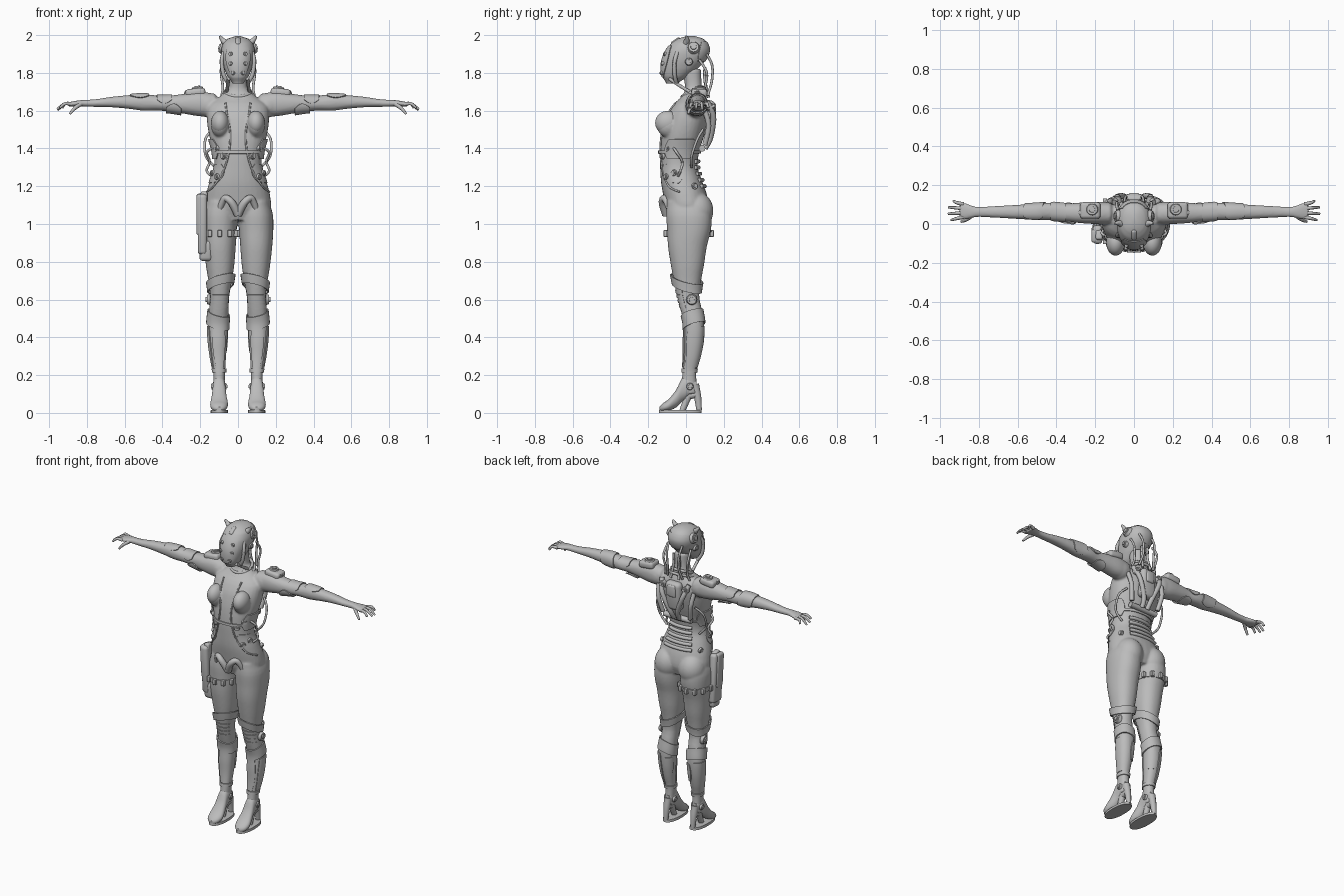
import bpy, bmesh
from math import sin, cos, pi, radians
from mathutils import Vector, Matrix

if "Cube" in bpy.data.objects:
    bpy.data.objects.remove(bpy.data.objects["Cube"])

grey = bpy.data.materials.new("plain_grey")
grey.use_nodes = True
grey.diffuse_color = (0.5, 0.5, 0.5, 1)
grey.node_tree.nodes["Principled BSDF"].inputs["Base Color"].default_value = (0.5, 0.5, 0.5, 1)

# Cross-sections: position along the axis, then low/high on the two other axes
TORSO = [(1.02, -.12, .12, -.08, .1), (1.08, -.172, .172, -.105, .12), (1.15, -.17, .17, -.12, .112),
         (1.22, -.152, .152, -.132, .088), (1.3, -.127, .127, -.137, .062), (1.38, -.13, .13, -.138, .07),
         (1.48, -.155, .155, -.128, .1), (1.57, -.165, .165, -.105, .12), (1.63, -.155, .155, -.07, .12),
         (1.68, -.09, .09, -.02, .105), (1.72, -.05, .05, -.005, .085), (1.82, -.047, .047, -.02, .08)]
LEG = [(.1, .072, .128, -.03, .06), (.22, .068, .132, -.018, .055), (.3, .063, .146, -.012, .075),
       (.38, .057, .156, -.012, .09), (.47, .053, .16, -.01, .095), (.55, .05, .153, -.03, .083),
       (.62, .046, .148, -.048, .07), (.7, .032, .157, -.065, .08), (.78, .02, .17, -.08, .095),
       (.88, .012, .181, -.095, .11), (.97, .006, .187, -.1, .132), (1.05, .006, .185, -.105, .135),
       (1.12, .02, .166, -.1, .115)]
ARM = [(.12, 0, .11, 1.57, 1.69), (.2, 0, .115, 1.57, 1.7), (.28, .005, .11, 1.583, 1.69),
       (.36, .015, .105, 1.596, 1.68), (.43, .02, .11, 1.6, 1.68), (.5, .02, .105, 1.6, 1.688),
       (.58, .025, .1, 1.61, 1.682), (.67, .03, .095, 1.618, 1.673), (.76, .035, .09, 1.62, 1.66),
       (.82, .035, .09, 1.622, 1.657), (.86, .025, .105, 1.623, 1.652), (.9, .028, .11, 1.622, 1.645)]
HEAD = [(1.745, -.03, .03, -.105, -.04), (1.78, -.055, .055, -.125, .01), (1.82, -.072, .072, -.13, .06),
        (1.87, -.085, .085, -.125, .105), (1.92, -.089, .089, -.105, .123), (1.96, -.078, .078, -.075, .112),
        (1.983, -.052, .052, -.04, .088), (1.994, -.015, .015, 0, .05)]
FOOT = [(-.14, .085, .115, .012, .032), (-.125, .064, .138, .008, .05), (-.09, .053, .147, .012, .075),
        (-.05, .06, .14, .03, .125), (-.02, .066, .134, .06, .185), (.02, .068, .132, .09, .2),
        (.055, .078, .122, .11, .17)]


def spline(p, f):
    """Smooth value between p[1] and p[2]."""
    a, b, c, d = p
    return b + f * (c - a + f * (2 * a - 5 * b + 4 * c - d + f * (3 * b - a - 3 * c + d))) / 2


def surf(rings, t, angle, axis="z", off=0.0):
    """Point on a limb surface at a position and an angle in degrees."""
    n = len(rings) - 1
    t = min(max(t, rings[0][0]), rings[n][0])
    i = next(k for k in range(n) if t <= rings[k + 1][0])
    f = (t - rings[i][0]) / (rings[i + 1][0] - rings[i][0])
    near = [rings[min(max(i + k, 0), n)] for k in (-1, 0, 1, 2)]
    a0, a1, b0, b1 = (spline([r[c] for r in near], f) for c in range(1, 5))
    ang = radians(angle)
    c, s = cos(ang), sin(ang)
    a = (a0 + a1) / 2 + ((a1 - a0) / 2 + off) * abs(c) ** .9 * (1 if c > 0 else -1)
    b = (b0 + b1) / 2 + ((b1 - b0) / 2 + off) * abs(s) ** .9 * (1 if s > 0 else -1)
    return Vector({"z": (a, b, t), "x": (t, a, b), "y": (a, t, b)}[axis])


def skin(bm, rows, closed=True, caps=True):
    rows = [[bm.verts.new(p) for p in row] for row in rows]
    m = len(rows[0])
    for r, q in zip(rows, rows[1:]):
        for j in range(m if closed else m - 1):
            k = (j + 1) % m
            bm.faces.new((r[j], r[k], q[k], q[j]))
    if caps:
        bm.faces.new(rows[0])
        bm.faces.new(rows[-1])


def loft(bm, rings, axis="z", rows=40, sides=32):
    lo, hi = rings[0][0], rings[-1][0]
    skin(bm, [[surf(rings, lo + (hi - lo) * i / rows, 360 * j / sides, axis) for j in range(sides)]
              for i in range(rows + 1)])


def shell(bm, rings, lo, hi, start=0, end=360, axis="z", off=.004, slant=0, facing=270, taper=0):
    """Raised armour plate wrapped over part of a limb."""
    part, rows, cols = bmesh.new(), 12, 28
    grid = []
    for i in range(rows + 1):
        f = i / rows
        pinch = taper * (2 * f - 1) ** 2
        angles = [start + pinch + (end - start - 2 * pinch) * j / cols for j in range(cols + 1)]
        grid.append([surf(rings, lo + (hi - lo) * f + slant * cos(radians(a - facing)), a, axis, off)
                     for a in angles])
    skin(part, grid, False, False)
    bmesh.ops.remove_doubles(part, verts=part.verts, dist=.0002)
    bmesh.ops.recalc_face_normals(part, faces=part.faces)
    bmesh.ops.solidify(part, geom=part.faces[:], thickness=.007)
    mesh = bpy.data.meshes.new("temp")
    part.to_mesh(mesh)
    bm.from_mesh(mesh)
    part.free()
    bpy.data.meshes.remove(mesh)


def tube(bm, pts, r0, r1=None, steps=6, sides=10):
    """Round sweep along a smooth path."""
    pts = [Vector(p) for p in pts]
    n = len(pts) - 1
    r1 = r0 if r1 is None else r1
    path = [spline([pts[min(max(i + k, 0), n)] for k in (-1, 0, 1, 2)], j / steps)
            for i in range(n) for j in range(steps)] + [pts[-1]]
    rows = []
    for i, p in enumerate(path):
        q = (path[min(i + 1, len(path) - 1)] - path[max(i - 1, 0)]).to_track_quat("Z", "Y")
        r = r0 + (r1 - r0) * i / (len(path) - 1)
        rows.append([p + q @ Vector((r * cos(2 * pi * j / sides), r * sin(2 * pi * j / sides), 0))
                     for j in range(sides)])
    skin(bm, rows)


def ball(bm, loc, size):
    m = Matrix.Translation(loc) @ Matrix.Diagonal((*size, 1))
    bmesh.ops.create_uvsphere(bm, u_segments=28, v_segments=18, radius=1, matrix=m)


def disc(bm, loc, normal, r, depth=.012):
    """Round boss with a raised hub."""
    q = Vector(normal).to_track_quat("Z", "Y").to_matrix().to_4x4()
    for k, d in ((1, depth), (.55, depth * 1.7)):
        bmesh.ops.create_cone(bm, cap_ends=True, segments=20, radius1=r * k, radius2=r * k * .8,
                              depth=d, matrix=Matrix.Translation(loc) @ q)


def block(bm, loc, size, tilt=0, axis="X", bevel=.012):
    m = Matrix.Translation(loc) @ Matrix.Rotation(radians(tilt), 4, axis) @ Matrix.Diagonal((*size, 1))
    new = bmesh.ops.create_cube(bm, size=1, matrix=m)["verts"]
    edges = list({e for v in new for e in v.link_edges})
    bmesh.ops.bevel(bm, geom=edges, offset=bevel, segments=3, affect="EDGES", profile=.5)


def mirror(bm, keep=True):
    if keep:
        dup = bmesh.ops.duplicate(bm, geom=bm.verts[:] + bm.edges[:] + bm.faces[:])["geom"]
    else:
        dup = bm.verts[:]
    for v in dup:
        if isinstance(v, bmesh.types.BMVert):
            v.co.x *= -1


def finish(bm, name, sides="one"):
    if sides != "one":
        mirror(bm, sides == "both")
    bmesh.ops.recalc_face_normals(bm, faces=bm.faces)
    mesh = bpy.data.meshes.new(name)
    bm.to_mesh(mesh)
    bm.clear()
    mesh.materials.append(grey)
    mesh.shade_smooth()
    mesh.set_sharp_from_angle(angle=radians(40))
    obj = bpy.data.objects.new(name, mesh)
    bpy.context.collection.objects.link(obj)
    return obj


bm = bmesh.new()

# Fused body suit
loft(bm, LEG)
loft(bm, ARM, "x")
ball(bm, (.093, -.09, 1.525), (.05, .066, .068))
ball(bm, (.088, .055, 1.07), (.086, .09, .1))
ball(bm, (.16, .055, 1.63), (.07, .06, .065))
mirror(bm)
loft(bm, TORSO)
body = finish(bm, "body_suit")
remesh = body.modifiers.new("fuse", "REMESH")
remesh.mode, remesh.voxel_size, remesh.use_smooth_shade = "VOXEL", .007, True
soft = body.modifiers.new("soften", "SMOOTH")
soft.iterations = 5

# Fingers and thumb
for k, tip in enumerate((.943, .957, .955, .93)):
    y0, y1 = .036 + .022 * k, .02 + .033 * k
    tube(bm, [(.88, y0, 1.634), (.915, (y0 + y1) / 2, 1.637), (tip, y1, 1.615 - .006 * (k % 3))], .011, .006)
tube(bm, [(.835, .045, 1.635), (.865, .022, 1.612), (.89, .012, 1.583)], .013, .006)
finish(bm, "fingers", "both")

# Head, mask and sensors
loft(bm, HEAD)
finish(bm, "head")
shell(bm, HEAD, 1.775, 1.945, 225, 315, off=.005, taper=14)
shell(bm, HEAD, 1.86, 1.965, 30, 150, off=.004, taper=10)
block(bm, (0, -.055, 1.967), (.03, .06, .02), 35)
finish(bm, "mask_plates")
disc(bm, (.088, .04, 1.935), (1, 0, .3), .034, .018)
disc(bm, (.083, .015, 1.86), (1, 0, 0), .022, .018)
for angle, z in ((292, 1.9), (295, 1.85), (290, 1.8)):
    p = surf(HEAD, z, angle, off=.006)
    disc(bm, p, (p.x, p.y, 0), .012, .01)
tube(bm, [(.062, .0, 1.955), (.082, .005, 1.975), (.097, .0, 1.994)], .02, .006)
finish(bm, "head_sensors", "both")
tube(bm, [(.075, -.045, 1.91), (.086, -.06, 1.86), (.076, -.06, 1.79), (.05, -.05, 1.745)], .011)
tube(bm, [(.05, -.09, 1.77), (.055, -.03, 1.73), (.06, .02, 1.7)], .009)
tube(bm, [(.05, .11, 1.9), (.045, .138, 1.84), (.04, .137, 1.76), (.055, .115, 1.68)], .007)
tube(bm, [(.085, .07, 1.87), (.09, .11, 1.8), (.08, .1, 1.72), (.09, .09, 1.67)], .007)
tube(bm, [(.02, .1, 1.83), (.022, .1, 1.76), (.03, .12, 1.67)], .008)
finish(bm, "head_cables", "both")

# Collar
for grow, drop in ((0, 0), (.014, .022)):
    ring = [(radians(15 * k)) for k in range(25)]
    tube(bm, [((.066 + grow) * cos(a), .04 + (.06 + grow) * sin(a), 1.70 - drop + .025 * sin(a))
              for a in ring], .009, steps=3)
finish(bm, "collar")

# Chest cups, side plates and seams
ball(bm, (.095, -.096, 1.535), (.048, .067, .064))
finish(bm, "chest_cups", "both")
tube(bm, [surf(TORSO, z, a, off=.003) for z, a in
          ((1.64, 294), (1.58, 288), (1.48, 283), (1.38, 289), (1.28, 303), (1.2, 322), (1.17, 350))], .005)
shell(bm, TORSO, 1.215, 1.31, 300, 365, slant=.01, taper=12)
shell(bm, TORSO, 1.345, 1.45, 318, 400, taper=10)
for z, a in ((1.25, 318), (1.27, 345), (1.4, 325), (1.36, 305), (1.2, 30)):
    p = surf(TORSO, z, a, off=.006)
    disc(bm, p, (p.x, p.y, 0), .018)
finish(bm, "waist_plates", "both")
tube(bm, [(.12, -.07, 1.41), (.165, -.05, 1.38), (.15, -.02, 1.33), (.165, -.03, 1.28), (.12, -.05, 1.24)], .007)
tube(bm, [(.13, .09, 1.5), (.172, .06, 1.45), (.17, .03, 1.36), (.12, .03, 1.3)], .007)
finish(bm, "waist_hoses", "both")
shell(bm, TORSO, 1.372, 1.388, off=.01)
finish(bm, "rib_band")

# Pelvis guard
tube(bm, [(.095, -.09, 1.085), (.07, -.112, 1.135), (.035, -.125, 1.115), (0, -.105, 1.05)], .016, .022)
finish(bm, "pelvis_guard", "both")

# Back pack, straps and lumbar ribs
block(bm, (0, .12, 1.56), (.11, .06, .19), -4, bevel=.025)
block(bm, (0, .145, 1.6), (.06, .03, .08), bevel=.012)
for k in range(5):
    tube(bm, [surf(TORSO, 1.2 + .033 * k, a, off=.004) for a in range(55, 126, 10)], .011, steps=3)
tube(bm, [(-.1, .085, 1.4), (.1, .085, 1.4)], .018)
finish(bm, "back_pack")
tube(bm, [(.1, .11, 1.65), (.075, .145, 1.57), (.03, .13, 1.46), (.02, .1, 1.4)], .015)
tube(bm, [(.13, .1, 1.6), (.12, .12, 1.52), (.1, .1, 1.42)], .014)
disc(bm, (.085, .128, 1.62), (0, 1, .2), .022, .03)
finish(bm, "back_straps", "both")

# Shoulder, elbow and forearm armour
block(bm, (.225, .07, 1.695), (.105, .085, .045), 6, "Y", .016)
disc(bm, (.215, .075, 1.718), (.1, 0, 1), .034, .016)
disc(bm, (.27, .06, 1.695), (.5, 0, 1), .018, .016)
finish(bm, "shoulder_pads", "both")
shell(bm, ARM, .35, .43, 0, 180, "x", .006, taper=25)
shell(bm, ARM, .46, .56, -60, 150, "x", .006, .012, 90, 25)
shell(bm, ARM, .3, .38, 180, 330, "x", .005, taper=25)
finish(bm, "arm_plates", "both")

# Knee bands, shin guards and calf plates
shell(bm, LEG, .66, .71, off=.007, slant=.03, facing=225)
shell(bm, LEG, .46, .53, off=.009, slant=.025, facing=50)
for k in range(4):
    shell(bm, LEG, .555 + .026 * k, .573 + .026 * k, 205, 335, off=.003)
shell(bm, LEG, .24, .45, 225, 300, off=.006, taper=10)
shell(bm, LEG, .24, .46, -40, 80, off=.005, taper=6)
shell(bm, LEG, .32, .44, 95, 165, off=.005, taper=10)
shell(bm, LEG, .215, .235, off=.006)
disc(bm, (.155, .03, .6), (1, 0, 0), .03, .02)
finish(bm, "leg_armour", "both")

# Wedge shoes
loft(bm, FOOT, "y", 20, 24)
loft(bm, [(0, .052, .146, -.143, .082), (.016, .054, .144, -.142, .08)], rows=1)
tube(bm, [(.1, .045, .15), (.1, .062, .08), (.1, .07, .008)], .026, .014)
tube(bm, [(.1, .02, .11), (.1, .0, .06), (.1, -.02, .012)], .022, .016)
tube(bm, [(.1, -.01, .085), (.1, .06, .1)], .02)
disc(bm, (.133, .02, .14), (1, 0, 0), .02)
disc(bm, (.067, .02, .14), (-1, 0, 0), .02)
finish(bm, "shoes", "both")

# Thigh holster and strap, right side only
block(bm, (.188, -.045, 1.0), (.05, .095, .32), 4, bevel=.018)
block(bm, (.2, -.055, 1.05), (.04, .07, .22), 4, bevel=.014)
block(bm, (.17, -.04, .86), (.07, .075, .11), 4, bevel=.02)
block(bm, (.18, -.06, 1.14), (.035, .05, .06), -12, bevel=.01)
finish(bm, "holster", "right")
shell(bm, LEG, .935, .965, off=.005)
for k in range(12):
    p = surf(LEG, .95, 30 * k, off=.008)
    block(bm, p, (.022, .022, .036), bevel=.004)
finish(bm, "thigh_strap", "right")
bm.free()
